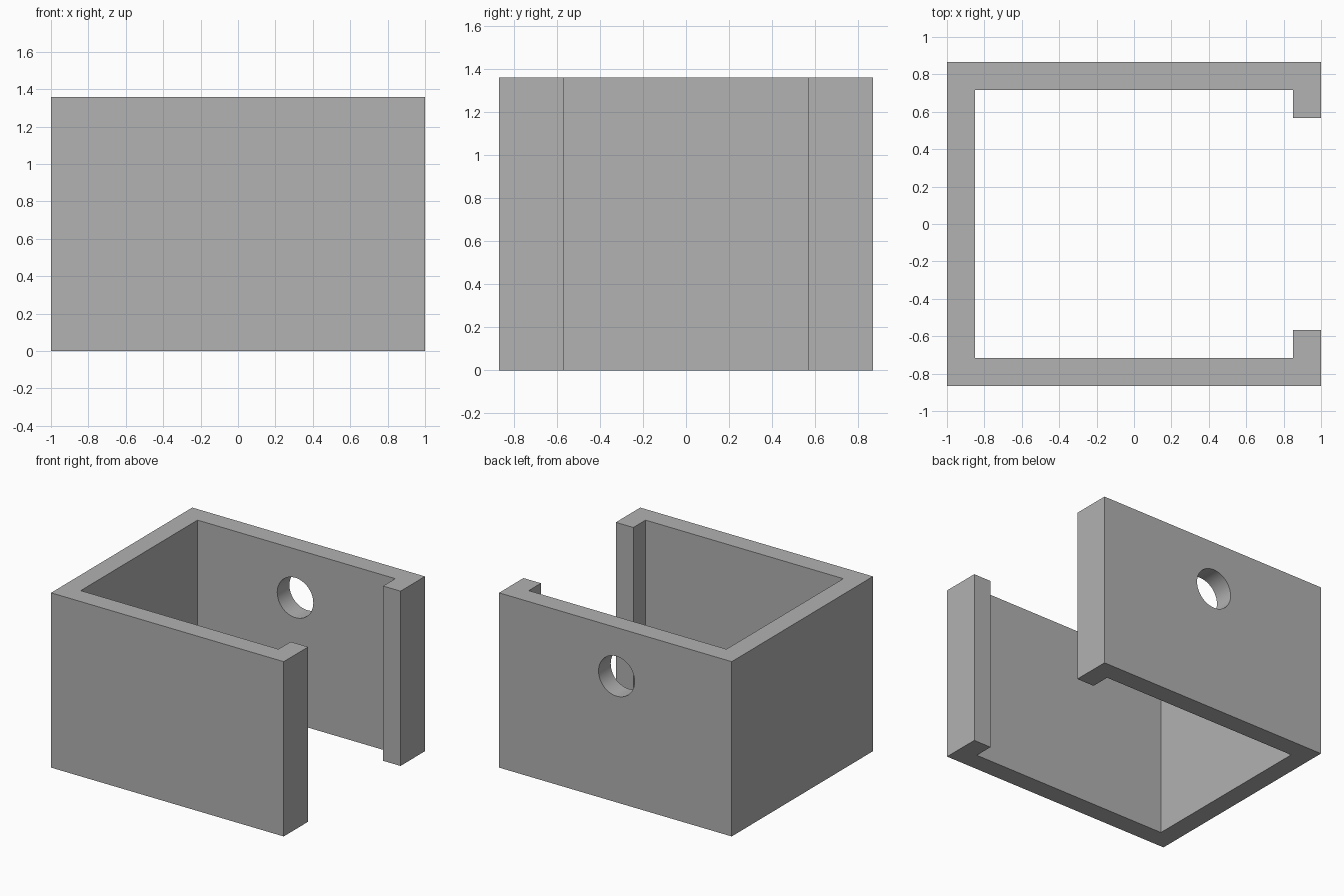
import bpy
import bmesh
import math

default_cube = bpy.data.objects.get("Cube")
if default_cube:
    bpy.data.objects.remove(default_cube, do_unlink=True)

HALF_X, HALF_Y, HEIGHT = 1.0, 0.867, 1.358
WALL, LIP = 0.15, 0.30
HOLE_RADIUS, HOLE_X, HOLE_Z = 0.155, -0.01, 0.98

grey = bpy.data.materials.new("plain_grey")
grey.use_nodes = True
colour = (0.445, 0.445, 0.445, 1)
grey.diffuse_color = colour
grey.node_tree.nodes["Principled BSDF"].inputs["Base Color"].default_value = colour

# Channel profile: closed on one side, with returned lips around the opening
inner_x, inner_y, lip_y = HALF_X - WALL, HALF_Y - WALL, HALF_Y - LIP
half = [(-HALF_X, HALF_Y), (HALF_X, HALF_Y), (HALF_X, lip_y),
        (inner_x, lip_y), (inner_x, inner_y), (-inner_x, inner_y)]
profile = half + [(x, -y) for x, y in reversed(half)]

bm = bmesh.new()
base = bm.faces.new([bm.verts.new((x, y, 0)) for x, y in profile])
extruded = bmesh.ops.extrude_face_region(bm, geom=[base])["geom"]
bmesh.ops.translate(bm, vec=(0, 0, HEIGHT),
                    verts=[v for v in extruded if isinstance(v, bmesh.types.BMVert)])
bmesh.ops.recalc_face_normals(bm, faces=bm.faces)
mesh = bpy.data.meshes.new("channel_bracket")
bm.to_mesh(mesh)
bm.free()
mesh.materials.append(grey)
bracket = bpy.data.objects.new("channel_bracket", mesh)
bpy.context.collection.objects.link(bracket)

# Round hole through the back wall
bpy.ops.mesh.primitive_cylinder_add(
    vertices=64, radius=HOLE_RADIUS, depth=WALL * 2,
    location=(HOLE_X, HALF_Y - WALL / 2, HOLE_Z), rotation=(math.pi / 2, 0, 0))
cutter = bpy.context.object
cutter.name = "hole_cutter"
cutter.hide_render = True
cutter.data.materials.append(grey)

cut = bracket.modifiers.new("back_hole", 'BOOLEAN')
cut.operation = 'DIFFERENCE'
cut.solver = 'EXACT'
cut.object = cutter

bpy.ops.object.select_all(action='DESELECT')
bracket.select_set(True)
bpy.context.view_layer.objects.active = bracket
bpy.ops.object.modifier_apply(modifier=cut.name)
bpy.data.objects.remove(cutter, do_unlink=True)
bpy.ops.object.shade_smooth_by_angle(angle=math.radians(30))
